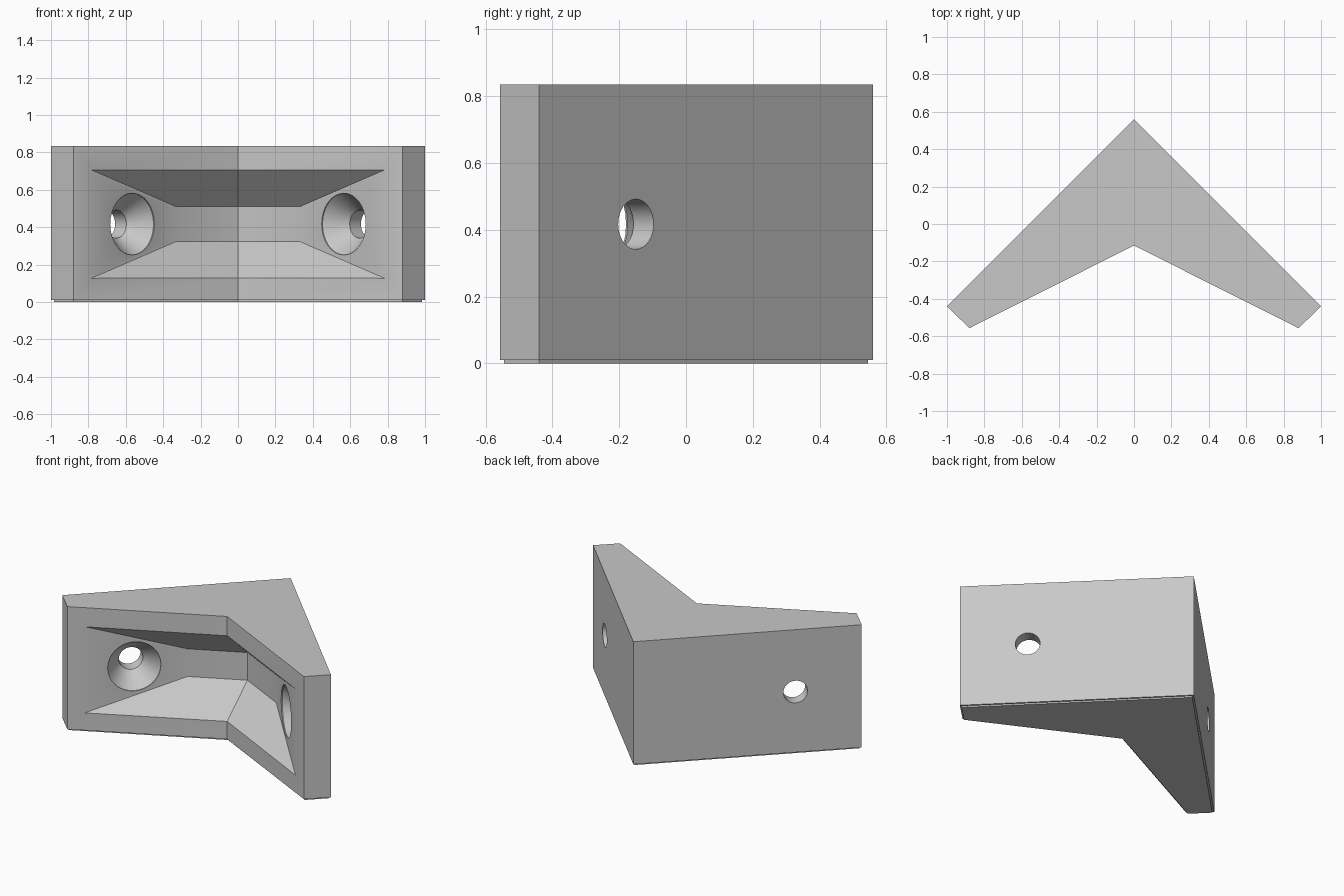
import bpy
import bmesh
import math
from mathutils import Vector

cube = bpy.data.objects.get("Cube")
if cube:
    bpy.data.objects.remove(cube, do_unlink=True)

HEIGHT = 0.835
MID = 0.417          # height of the screw holes

grey = bpy.data.materials.new("plain grey")
grey.use_nodes = True
grey.diffuse_color = (0.58, 0.58, 0.58, 1)
grey.node_tree.nodes["Principled BSDF"].inputs["Base Color"].default_value = grey.diffuse_color


def loft(name, rings, caps=None):
    """Closed solid through matching rings of points; caps lists the end faces."""
    bm = bmesh.new()
    loops = [[bm.verts.new(p) for p in ring] for ring in rings]
    n = len(loops[0])
    for a, b in zip(loops, loops[1:]):
        for i in range(n):
            j = (i + 1) % n
            bm.faces.new((a[i], a[j], b[j], b[i]))
    for end in (loops[0], loops[-1]):
        for cap in caps or [range(n)]:
            bm.faces.new([end[i] for i in cap])
    bmesh.ops.recalc_face_normals(bm, faces=bm.faces)
    mesh = bpy.data.meshes.new(name)
    bm.to_mesh(mesh)
    bm.free()
    mesh.materials.append(grey)
    obj = bpy.data.objects.new(name, mesh)
    bpy.context.collection.objects.link(obj)
    return obj


def chevron(back, tip, heel, front, z):
    """Mirrored arrow outline at height z."""
    half = [tip, heel]
    pts = [(0, back)] + half + [(0, front)] + [(-x, y) for x, y in reversed(half)]
    return [(x, y, z) for x, y in pts]


# Corner block with a slightly recessed foot
full = (0.56, (1.0, -0.44), (0.88, -0.557), -0.115)
foot = (0.545, (0.985, -0.44), (0.88, -0.545), -0.105)
bracket = loft("corner_bracket", [
    chevron(*foot, 0), chevron(*foot, 0.01),
    chevron(*full, 0.01), chevron(*full, HEIGHT)])


# Tapered pocket that follows both arms
def pocket_ring(s):
    centre_y = -0.115 + 0.215 * s
    end_x = 0.78 - 0.45 * s
    end_y = -0.505 + 0.44 * s
    h = 0.288 - 0.195 * s
    row = [(-end_x, end_y), (0, centre_y), (end_x, end_y)]
    return ([(x, y, MID - h) for x, y in row]
            + [(x, y, MID + h) for x, y in reversed(row)])


cutters = [loft("pocket_cutter", [pocket_ring(-0.1), pocket_ring(1)],
                caps=[(0, 1, 4, 5), (1, 2, 3, 4)])]

# Countersunk screw holes square to the outer faces
HOLE = [(-0.05, 0.075), (0.085, 0.075), (0.2, 0.165), (0.3, 0.165)]
for side, label in ((1, "left"), (-1, "right")):
    start = Vector((side * 0.71, -0.15, MID))
    axis = Vector((-side, -1, 0)).normalized()
    across = Vector((side, -1, 0)).normalized()
    rings = []
    for depth, r in HOLE:
        angles = [math.tau * i / 32 for i in range(32)]
        rings.append([start + axis * depth + across * r * math.cos(a)
                      + Vector((0, 0, r * math.sin(a))) for a in angles])
    cutters.append(loft(label + "_screw_hole_cutter", rings))

# Cut the pocket and holes, then drop the cutters
bpy.context.view_layer.objects.active = bracket
bracket.select_set(True)
for cutter in cutters:
    cutter.hide_render = True
    mod = bracket.modifiers.new(cutter.name, 'BOOLEAN')
    mod.operation = 'DIFFERENCE'
    mod.solver = 'EXACT'
    mod.object = cutter
    bpy.ops.object.modifier_apply(modifier=mod.name)
    bpy.data.objects.remove(cutter, do_unlink=True)

bpy.ops.object.shade_smooth_by_angle(angle=math.radians(25))
